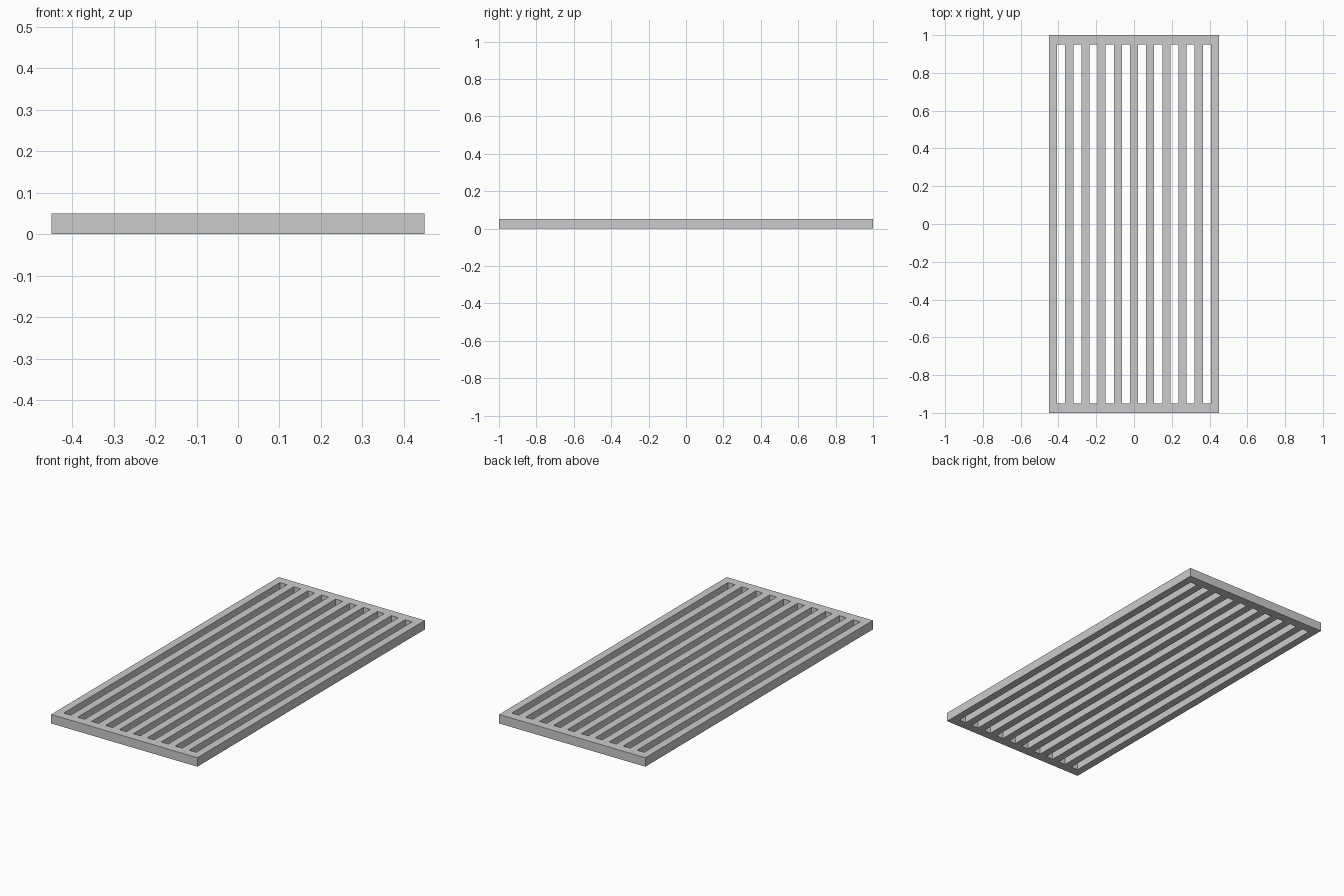
import bpy, bmesh

if "Cube" in bpy.data.objects:
    bpy.data.objects.remove(bpy.data.objects["Cube"])

WIDTH, LENGTH, HEIGHT = 0.90, 2.0, 0.05
SLOTS = 10
strips = 2 * SLOTS + 1            # bars and slots share one width
xs = [-WIDTH / 2 + WIDTH * i / strips for i in range(strips + 1)]
ys = [-LENGTH / 2, -0.95, 0.95, LENGTH / 2]

bm = bmesh.new()

# Flat slotted outline: every second strip of the middle row stays open
verts = [[bm.verts.new((x, y, 0)) for y in ys] for x in xs]
for i in range(strips):
    for j in range(3):
        if j == 1 and i % 2 == 1:
            continue
        bm.faces.new((verts[i][j], verts[i + 1][j],
                      verts[i + 1][j + 1], verts[i][j + 1]))

# Thicken into one solid grate
top = bmesh.ops.extrude_face_region(bm, geom=bm.faces[:], use_keep_orig=True)
bmesh.ops.translate(bm, vec=(0, 0, HEIGHT),
                    verts=[g for g in top["geom"] if isinstance(g, bmesh.types.BMVert)])
bmesh.ops.recalc_face_normals(bm, faces=bm.faces[:])

mesh = bpy.data.meshes.new("slotted_grate")
bm.to_mesh(mesh)
bm.free()
grate = bpy.data.objects.new("slotted_grate", mesh)
bpy.context.collection.objects.link(grate)
